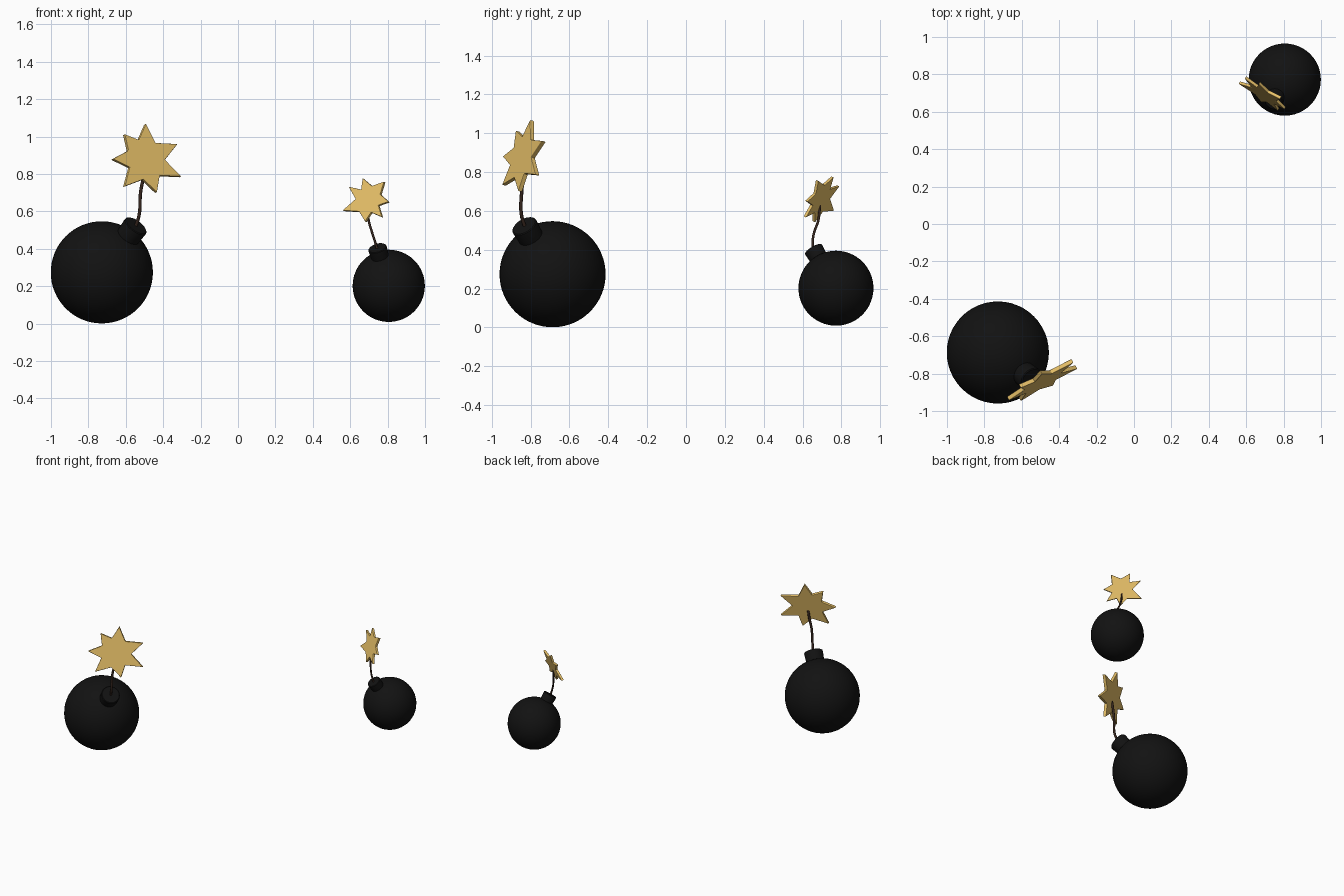
import bpy, bmesh, math
from mathutils import Vector

if "Cube" in bpy.data.objects:
    bpy.data.objects.remove(bpy.data.objects["Cube"])


def material(name, rgb):
    m = bpy.data.materials.new(name)
    m.diffuse_color = (*rgb, 1)
    m.use_nodes = True
    m.node_tree.nodes["Principled BSDF"].inputs["Base Color"].default_value = m.diffuse_color
    return m


BLACK = material("matte_black", (0.006, 0.006, 0.006))
BROWN = material("fuse_brown", (0.035, 0.018, 0.012))
GOLD = material("spark_gold", (0.80, 0.53, 0.14))


def mesh_object(name, bm, mat, smooth=True):
    bmesh.ops.recalc_face_normals(bm, faces=bm.faces)
    me = bpy.data.meshes.new(name)
    bm.to_mesh(me)
    bm.free()
    ob = bpy.data.objects.new(name, me)
    bpy.context.collection.objects.link(ob)
    me.materials.append(mat)
    if smooth:
        bpy.context.view_layer.objects.active = ob
        bpy.ops.object.select_all(action='DESELECT')
        ob.select_set(True)
        bpy.ops.object.shade_smooth_by_angle(angle=math.radians(35))
    return ob


def body(name, center, r):
    bm = bmesh.new()
    bmesh.ops.create_uvsphere(bm, u_segments=48, v_segments=32, radius=r)
    bmesh.ops.translate(bm, vec=center, verts=bm.verts)
    mesh_object(name, bm, BLACK)


def neck(name, center, top, s):
    # slightly flared collar with a rounded lip, lathed around its axis
    axis = top - center
    h = axis.length
    profile = [(0, 0.7 * h), (0.064 * s, 0.7 * h), (0.069 * s, h - 0.012 * s),
               (0.068 * s, h - 0.004 * s), (0.063 * s, h), (0, h)]
    bm = bmesh.new()
    vs = [bm.verts.new((x, 0, z)) for x, z in profile]
    es = [bm.edges.new(p) for p in zip(vs, vs[1:])]
    bmesh.ops.spin(bm, geom=vs + es, cent=(0, 0, 0), axis=(0, 0, 1),
                   angle=math.tau, steps=32)
    bmesh.ops.remove_doubles(bm, verts=bm.verts, dist=1e-5)
    ob = mesh_object(name, bm, BLACK)
    ob.rotation_euler = axis.to_track_quat('Z', 'Y').to_euler()
    ob.location = center


def fuse(name, points, r):
    cu = bpy.data.curves.new(name, 'CURVE')
    cu.dimensions = '3D'
    cu.bevel_depth = r
    cu.bevel_resolution = 3
    cu.use_fill_caps = True
    sp = cu.splines.new('BEZIER')
    sp.bezier_points.add(len(points) - 1)
    for bp, p in zip(sp.bezier_points, points):
        bp.co = p
        bp.handle_left_type = bp.handle_right_type = 'AUTO'
    cu.materials.append(BROWN)
    ob = bpy.data.objects.new(name, cu)
    bpy.context.collection.objects.link(ob)


def spark(name, center, tips, slope_x, slope_z, thick, inner=0.56):
    # tips are front-view (x, z) positions on the tilted plane of the star
    normal = Vector((slope_x, -1, slope_z)).normalized()
    rim = []
    for x, z in tips:
        dx, dz = x - center.x, z - center.z
        rim.append(Vector((dx, slope_x * dx + slope_z * dz, dz)))
    mean = sum(t.length for t in rim) / len(rim)
    outline = []
    for a, b in zip(rim, rim[1:] + rim[:1]):
        outline += [a, (a.normalized() + b.normalized()).normalized() * mean * inner]
    bm = bmesh.new()
    f = bm.faces.new([bm.verts.new(center + p - normal * thick / 2) for p in outline])
    ext = bmesh.ops.extrude_face_region(bm, geom=[f])
    bmesh.ops.translate(bm, vec=normal * thick,
                        verts=[g for g in ext["geom"] if isinstance(g, bmesh.types.BMVert)])
    ob = mesh_object(name, bm, GOLD, smooth=False)
    bev = ob.modifiers.new("soft_edge", 'BEVEL')
    bev.width = thick * 0.15
    bev.segments = 2


# large bomb
c = Vector((-0.728, -0.687, 0.274))
body("large_body", c, 0.273)
neck("large_neck", c, Vector((-0.545, -0.834, 0.524)), 1.0)
fuse("large_fuse", [(-0.548, -0.829, 0.515), (-0.528, -0.848, 0.585), (-0.521, -0.846, 0.70),
                    (-0.508, -0.84, 0.77), (-0.495, -0.84, 0.84)], 0.009)
spark("large_spark", Vector((-0.495, -0.84, 0.875)),
      [(-0.497, 1.067), (-0.328, 0.958), (-0.307, 0.784), (-0.438, 0.699),
       (-0.611, 0.731), (-0.675, 0.878), (-0.611, 1.011)], 0.527, 0.253, 0.024)

# small bomb
c = Vector((0.806, 0.772, 0.202))
body("small_body", c, 0.193)
neck("small_neck", c, Vector((0.745, 0.655, 0.405)), 0.73)
fuse("small_fuse", [(0.744, 0.655, 0.40), (0.732, 0.652, 0.44), (0.716, 0.66, 0.49),
                    (0.699, 0.681, 0.55), (0.691, 0.69, 0.64)], 0.0065)
spark("small_spark", Vector((0.698, 0.693, 0.66)),
      [(0.670, 0.776), (0.785, 0.757), (0.809, 0.650), (0.773, 0.568),
       (0.683, 0.543), (0.563, 0.603), (0.595, 0.730)], -0.63, 0.38, 0.017)
